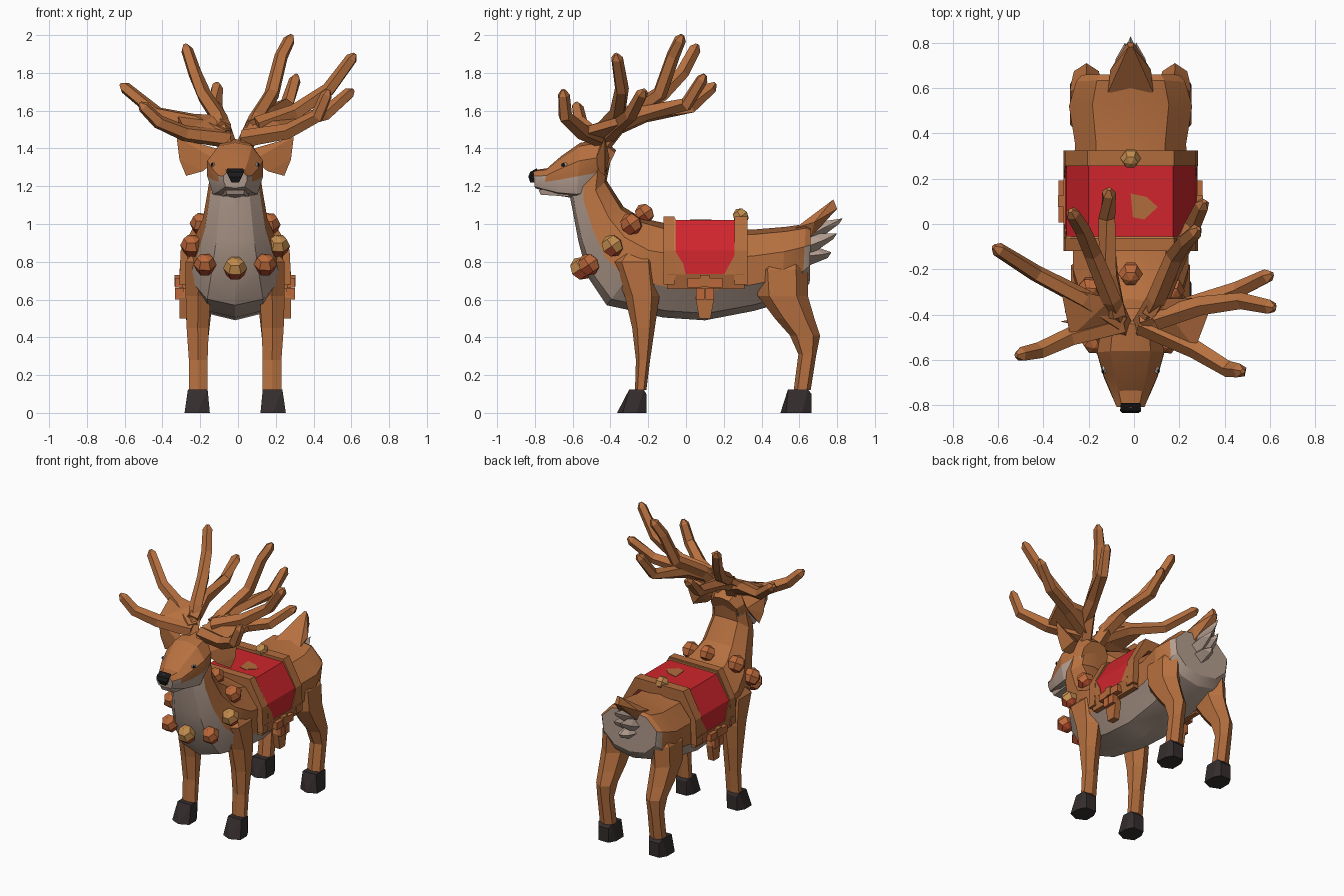
import bpy, bmesh, math
from mathutils import Vector, Matrix

if "Cube" in bpy.data.objects:
    bpy.data.objects.remove(bpy.data.objects["Cube"])

AXIS = -0.015  # body mid-plane, slightly off centre because the antlers are uneven


def material(name, rgb):
    m = bpy.data.materials.new(name)
    m.diffuse_color = (*rgb, 1)
    m.use_nodes = True
    m.node_tree.nodes["Principled BSDF"].inputs["Base Color"].default_value = m.diffuse_color
    return m


FUR = material("brown fur", (0.47, 0.162, 0.05))
PALE = material("pale fur", (0.46, 0.345, 0.28))
RED = material("red cloth", (0.62, 0.018, 0.025))
TRIM = material("tan trim", (0.44, 0.15, 0.046))
GOLD = material("gold", (0.54, 0.26, 0.075))
BELL = material("copper orange", (0.50, 0.14, 0.042))
RUST = material("rust red", (0.46, 0.07, 0.025))
HOOF = material("dark hoof", (0.035, 0.026, 0.027))
BLACK = material("black", (0.01, 0.01, 0.01))
WHITE = material("eye white", (0.6, 0.54, 0.5))


def finish(name, bm, mats, smooth=0, shift=AXIS):
    bmesh.ops.recalc_face_normals(bm, faces=bm.faces)
    me = bpy.data.meshes.new(name)
    bm.to_mesh(me)
    bm.free()
    me.transform(Matrix.Translation((shift, 0, 0)))
    for m in mats:
        me.materials.append(m)
    ob = bpy.data.objects.new(name, me)
    bpy.context.collection.objects.link(ob)
    if smooth:
        bpy.ops.object.select_all(action='DESELECT')
        ob.select_set(True)
        bpy.context.view_layer.objects.active = ob
        bpy.ops.object.shade_smooth_by_angle(angle=math.radians(smooth))
    return ob


def loft(name, rings, mats, pale=lambda k, i: False, pale_end=False, smooth=0, shift=AXIS):
    """Skin equal point rings, cap both ends; pale(ring, segment) picks the second colour."""
    bm = bmesh.new()
    vs = [[bm.verts.new(p) for p in r] for r in rings]
    n = len(rings[0])
    for k, (a, b) in enumerate(zip(vs, vs[1:])):
        for i in range(n):
            j = (i + 1) % n
            f = bm.faces.new((a[i], a[j], b[j], b[i]))
            f.material_index = int(pale(k, i))
    bm.faces.new(vs[0])
    bm.faces.new(vs[-1]).material_index = int(pale_end)
    return finish(name, bm, mats, smooth, shift)


def hull(name, pts, mat, shift=AXIS):
    bm = bmesh.new()
    for p in pts:
        bm.verts.new(p)
    bmesh.ops.convex_hull(bm, input=bm.verts)
    return finish(name, bm, [mat], 0, shift)


def box(name, c, s, mat):
    return hull(name, [(c[0] + i * s[0] / 2, c[1] + j * s[1] / 2, c[2] + k * s[2] / 2)
                       for i in (-1, 1) for j in (-1, 1) for k in (-1, 1)], mat)


def ball(name, c, r, mat, scale):
    bm = bmesh.new()
    bmesh.ops.create_icosphere(bm, subdivisions=1, radius=r)
    for v in bm.verts:
        v.co = Vector(c) + Vector([a * b for a, b in zip(v.co, scale)])
    return finish(name, bm, [mat])


def bell(name, c, r, mat, turn=0.5):
    """Faceted round bell with rust lower facets."""
    bm = bmesh.new()
    bmesh.ops.create_uvsphere(bm, u_segments=6, v_segments=4, radius=r)
    bm.transform(Matrix.Translation(c) @ Matrix.Rotation(0.6, 4, 'X') @ Matrix.Rotation(turn, 4, 'Z'))
    bm.normal_update()
    for f in bm.faces:
        f.material_index = int(f.normal.z < -0.3)
    return finish(name, bm, [mat, RUST])


# Ten-sided sections for body and head: (side, height)
BODY = [(0, 1), (0.62, 0.88), (1, 0.35), (0.95, -0.35), (0.58, -0.85)]
HEAD = [(0, 1), (0.6, 0.88), (1, 0.35), (1, -0.2), (0.8, -0.85)]


def under(k, i):
    return 3 <= i <= 6


def section(top, bottom, w, half_shape=BODY):
    t, b = Vector(top), Vector(bottom)
    mid, half = (t + b) / 2, (t - b) / 2
    shape = half_shape + [(0, -1)] + [(-x, h) for x, h in half_shape[:0:-1]]
    return [(x * w, mid.x + half.x * k, mid.y + half.y * k) for x, k in shape]


# Body and neck, with a pale rump
loft("body", [section(*r) for r in [
    ((-0.39, 1.38), (-0.62, 1.17), 0.125), ((-0.42, 1.23), (-0.60, 1.07), 0.145),
    ((-0.33, 1.09), (-0.57, 0.91), 0.17), ((-0.23, 1.03), (-0.52, 0.72), 0.215),
    ((-0.09, 1.0), (-0.42, 0.57), 0.255), ((0.02, 0.99), (-0.12, 0.505), 0.255),
    ((0.2, 0.98), (0.1, 0.49), 0.255), ((0.35, 0.97), (0.36, 0.54), 0.245),
    ((0.53, 0.985), (0.5, 0.58), 0.272), ((0.635, 1.0), (0.615, 0.63), 0.24),
    ((0.66, 0.985), (0.655, 0.69), 0.215)]], [FUR, PALE],
    lambda k, i: under(k, i) or (k == 9 and 2 <= i <= 7), True, 25)

# Head, jaw and nose; the muzzle tip is pale all round its sides
loft("head", [section(*r, HEAD) for r in [
    ((-0.37, 1.39), (-0.46, 1.2), 0.10), ((-0.44, 1.45), (-0.50, 1.15), 0.13),
    ((-0.56, 1.43), (-0.58, 1.135), 0.148), ((-0.66, 1.36), (-0.68, 1.15), 0.12),
    ((-0.735, 1.295), (-0.755, 1.175), 0.088), ((-0.81, 1.285), (-0.80, 1.19), 0.062)]],
    [FUR, PALE], lambda k, i: under(k, i) or (k == 4 and 2 <= i <= 7), True, 25)
hull("jaw", [(s * w, y, z) for s in (-1, 1) for w, y, z in [
    (0.07, -0.62, 1.145), (0.045, -0.77, 1.155), (0.05, -0.78, 1.18), (0.08, -0.62, 1.2)]], PALE)
hull("nose", [(s * w, y, z) for s in (-1, 1) for w, y, z in [
    (0.042, -0.79, 1.295), (0.047, -0.825, 1.275), (0.035, -0.835, 1.25),
    (0.02, -0.825, 1.22), (0.02, -0.79, 1.22)]], BLACK)

# Leg outlines: height, front y, back y, inner x, outer x
FRONT = [(0.88, -0.32, -0.16, 0.12, 0.20), (0.80, -0.40, -0.14, 0.12, 0.262),
         (0.62, -0.325, -0.14, 0.13, 0.262), (0.45, -0.285, -0.165, 0.14, 0.257),
         (0.28, -0.265, -0.19, 0.146, 0.245), (0.12, -0.27, -0.21, 0.146, 0.245)]
HIND = [(0.86, 0.43, 0.62, 0.1, 0.2), (0.76, 0.37, 0.645, 0.11, 0.262),
        (0.62, 0.38, 0.645, 0.12, 0.268), (0.50, 0.47, 0.68, 0.13, 0.26),
        (0.41, 0.55, 0.71, 0.14, 0.25), (0.31, 0.595, 0.69, 0.15, 0.245),
        (0.12, 0.57, 0.66, 0.146, 0.245)]
HEX = [(0, -1), (1, -0.55), (1, 0.55), (0, 1), (-1, 0.55), (-1, -0.55)]


def leg_ring(z, y0, y1, x0, x1, s):
    return [(s * ((x0 + x1) / 2 + a * (x1 - x0) / 2), (y0 + y1) / 2 + b * (y1 - y0) / 2, z)
            for a, b in HEX]


for side, s in (("left", -1), ("right", 1)):
    for kind, rows, toe, heel in (("front", FRONT, -0.365, -0.21), ("hind", HIND, 0.50, 0.665)):
        loft(f"{kind}_leg_{side}", [leg_ring(*r, s) for r in rows], [FUR])
        z, y0, y1, x0, x1 = rows[-1]
        hull(f"{kind}_hoof_{side}",
             [(s * x, y, 0.125) for x in (0.146, 0.25) for y in (y0 - 0.03, y1 - .015)] +
             [(s * x, y, 0) for x in (0.134, 0.268) for y in (toe + 0.03, heel - 0.05)] +
             [(s * x, heel, z) for x in (0.16, 0.24) for z in (0, 0.1)] + [(s * 0.2, toe, 0)], HOOF)

    # Cupped ears
    hull("ear_" + side, [(s * x, y, z) for x, y, z in [
        (0.10, -0.46, 1.40), (0.20, -0.44, 1.405), (0.31, -0.43, 1.46), (0.295, -0.43, 1.34),
        (0.26, -0.43, 1.255), (0.17, -0.46, 1.28), (0.10, -0.48, 1.34),
        (0.18, -0.405, 1.35)]], FUR)
    # Eyes
    ball("eye_" + side, (s * 0.116, -0.64, 1.312), 0.024, WHITE, (0.5, 1, 0.6))
    ball("pupil_" + side, (s * 0.121, -0.648, 1.313), 0.013, BLACK, (0.7, 1, 0.9))

    # Tassel bow hanging below the blanket
    for i, y in enumerate((0.045, 0.155)):
        box(f"bow_loop_{side}_{i}", (s * 0.295, y, 0.69), (0.045, 0.075, 0.05), BELL)
        box(f"bow_tail_{side}_{i}", (s * 0.295, y + 0.03 * (1 - 2 * i), 0.63),
            (0.045, 0.045, 0.06), BELL)
    box("bow_knot_" + side, (s * 0.295, 0.1, 0.70), (0.05, 0.05, 0.06), TRIM)
    hull("tassel_" + side, [(s * x, 0.1 + y, z) for x in (0.25, 0.295) for y, z in [
        (-0.03, 0.67), (0.03, 0.67), (-0.05, 0.61), (0.05, 0.61), (-0.03, 0.50), (0.03, 0.50)]], TRIM)

# Tail: brown upper plume and pale tufts beneath
hull("tail", [(s * w, y, z) for s in (-1, 1) for w, y, z in [
    (0.10, 0.58, 0.98), (0.09, 0.68, 1.01), (0.045, 0.735, 1.07), (0.01, 0.78, 1.13),
    (0.015, 0.80, 1.08), (0.06, 0.66, 0.93)]], FUR)
for i, (x, y, z, b) in enumerate([(0, 0.83, 1.03, 0.93), (0.025, 0.80, 0.95, 0.88),
                                  (-0.025, 0.80, 0.95, 0.88), (0, 0.77, 0.85, 0.83)]):
    hull(f"tail_tuft_{i}", [(x - 0.06, 0.64, b), (x + 0.06, 0.64, b), (x, 0.63, b + 0.07),
                            (x, 0.65, b - 0.05), (x - 0.04, 0.73, (b + z) / 2),
                            (x + 0.04, 0.73, (b + z) / 2), (x, y, z),
                            (x, y - 0.02, z - 0.03)], PALE)


# Antlers: tapering four-sided limbs with blunt tips
def limb(name, pts, r0, r1):
    pts = [Vector(p) for p in pts]
    rings = []
    for i, p in enumerate(pts):
        d = (pts[min(i + 1, len(pts) - 1)] - pts[max(i - 1, 0)]).normalized()
        u = d.cross(Vector((0.3, 1, 0.2))).normalized()
        v = d.cross(u)
        r = r0 + (r1 - r0) * i / (len(pts) - 1)
        rings.append([p + r * (math.cos(a) * u + math.sin(a) * v)
                      for a in [k * math.tau / 5 for k in range(5)]])
        if i == len(pts) - 1:
            rings[-1] = [q - d * 0.03 for q in rings[-1]]
            rings.append([p + (q + d * 0.03 - p) * 0.35 for q in rings[-1]])
    loft(name, rings, [FUR], shift=0)


LEFT = [[(-0.05, -0.46, 1.40), (-0.10, -0.33, 1.56), (-0.18, -0.13, 1.68), (-0.23, -0.02, 1.80), (-0.28, 0.06, 1.95)],
        [(-0.08, -0.40, 1.50), (-0.11, -0.22, 1.58), (-0.12, 0.03, 1.62), (-0.11, 0.155, 1.745)],
        [(-0.06, -0.43, 1.46), (-0.22, -0.33, 1.54), (-0.43, -0.22, 1.585), (-0.62, -0.10, 1.74)],
        [(-0.05, -0.44, 1.45), (-0.28, -0.50, 1.48), (-0.42, -0.56, 1.54), (-0.52, -0.58, 1.64)]]
RIGHT = [[(0.03, -0.46, 1.40), (0.10, -0.33, 1.56), (0.18, -0.14, 1.69), (0.23, -0.07, 1.89), (0.285, -0.02, 2.0)],
         [(0.08, -0.40, 1.51), (0.16, -0.22, 1.59), (0.26, 0.0, 1.63), (0.31, 0.10, 1.79)],
         [(0.04, -0.43, 1.46), (0.25, -0.36, 1.53), (0.46, -0.29, 1.58), (0.61, -0.22, 1.71)],
         [(0.10, -0.42, 1.52), (0.30, -0.36, 1.59), (0.48, -0.34, 1.71), (0.62, -0.37, 1.90)],
         [(0.03, -0.44, 1.45), (0.27, -0.55, 1.49), (0.42, -0.64, 1.57), (0.48, -0.65, 1.71)]]
for side, limbs in (("left", LEFT), ("right", RIGHT)):
    for i, pts in enumerate(limbs):
        limb(f"antler_{side}_{i}", pts, 0.05, 0.033)
    # Broad webs where the tines join
    for j, (a, b) in enumerate(((2, -1), (0, 2))):
        m = [Vector(limbs[a][1]), Vector(limbs[b][1]), Vector(limbs[0][0]) + Vector((0, 0, 0.05)),
             Vector(limbs[0][1]), Vector(limbs[2][1]).lerp(Vector(limbs[2][2]), 0.5 - 0.3 * j)]
        hull(f"antler_web_{side}_{j}", [p + Vector((0, 0, h)) for p in m for h in (-0.02, 0.02)], FUR, 0)


# Blanket bands wrapping over the back
def band(name, y0, y1, grow, mat, low=0.72):
    outer = [(-0.288, low), (-0.28, 0.86), (-0.185, 1.01), (0.185, 1.01), (0.28, 0.86), (0.288, low)]
    out = [(x * (1 + grow), z + (grow if z > 1 else 0)) for x, z in outer]
    inn = [(x * 0.88, z - (0.05 if z > 1 else 0)) for x, z in reversed(outer)]
    loft(name, [[(x, y, z) for x, z in out + inn] for y in (y0, y1)], [mat])


band("blanket", -0.07, 0.27, 0.01, RED)
band("blanket_trim_front", -0.12, -0.062, 0.03, TRIM, 0.68)
band("blanket_trim_back", 0.257, 0.325, 0.03, TRIM, 0.68)
band("gold_piping_front", -0.063, -0.055, 0.02, GOLD)
for s in (-1, 1):
    hull("blanket_hem", [(s * x, y, z) for y in (-0.10, 0.31) for x, z in [
        (0.24, 0.74), (0.296, 0.735), (0.275, 0.655), (0.24, 0.655)]], TRIM)
    # Worn lower corners of the cloth
    for k, pts in enumerate(([(-0.06, 0.73), (0.0, 0.73), (-0.015, 0.79), (-0.06, 0.86)],
                             [(0.265, 0.73), (0.20, 0.73), (0.24, 0.765), (0.265, 0.85)])):
        hull(f"worn_corner_{k}", [(s * (0.2929 - (z - 0.72) * 0.0577 + d), y, z)
                                  for y, z in pts for d in (-0.004, 0.003)], TRIM)
# Worn tan patch on top of the blanket
hull("worn_patch", [(x, y, z) for z in (1.015, 1.023) for x, y in [
    (0, 0.135), (0.07, 0.12), (0.12, 0.075), (0.06, 0.02), (0.01, 0.03)]], TRIM)
bell("back_ornament", (0, 0.29, 1.04), 0.046, GOLD)

# Collar of bells around the chest and neck
bell("bell_front", (0, -0.555, 0.765), 0.064, GOLD)
bell("bell_top", (0, -0.22, 1.055), 0.055, BELL)
for s in (-1, 1):
    for i, p in enumerate([(0.16, -0.515, 0.785), (0.23, -0.39, 0.885), (0.18, -0.29, 1.0)]):
        bell(f"bell_{i}", (s * p[0], p[1], p[2]), 0.061, GOLD if i == 1 and s > 0 else BELL, 0.5 + i)
